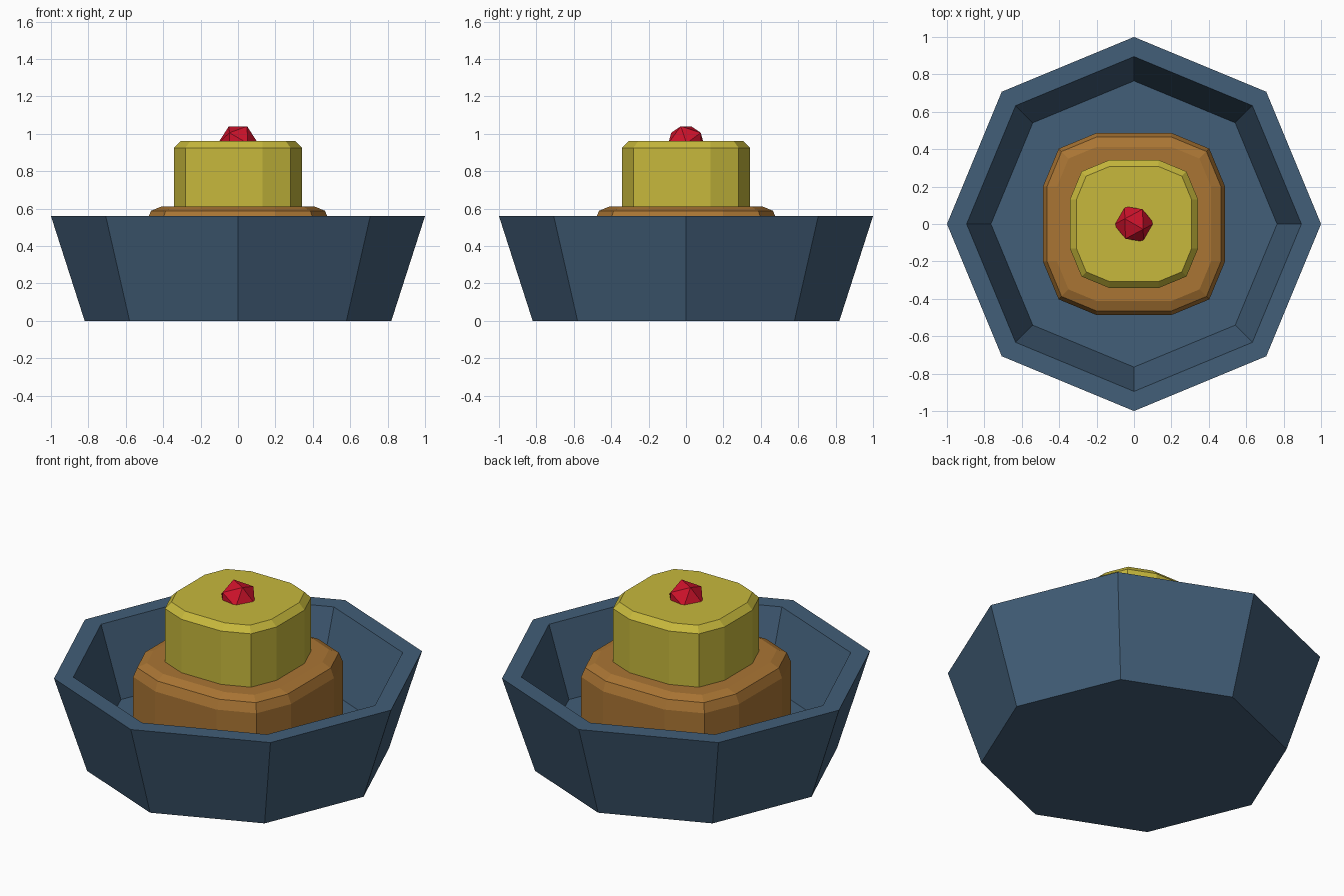
import bpy, bmesh
from math import sin, cos, pi, radians, sqrt
from mathutils import Matrix

cube = bpy.data.objects.get("Cube")
if cube:
    bpy.data.objects.remove(cube, do_unlink=True)


def material(name, rgb):
    mat = bpy.data.materials.new(name)
    mat.use_nodes = True
    mat.diffuse_color = (*rgb, 1)
    mat.node_tree.nodes["Principled BSDF"].inputs["Base Color"].default_value = (*rgb, 1)
    return mat


def finish(name, bm, mat):
    bmesh.ops.recalc_face_normals(bm, faces=bm.faces)
    mesh = bpy.data.meshes.new(name)
    bm.to_mesh(mesh)
    bm.free()
    mesh.materials.append(mat)
    obj = bpy.data.objects.new(name, mesh)
    bpy.context.collection.objects.link(obj)
    return obj


def octagon(radius):
    return [(radius * cos(i * pi / 4), radius * sin(i * pi / 4)) for i in range(8)]


def rounded_square(core, corner):
    """Square of half-width core, grown outward by a two-segment round corner."""
    points = []
    for q in range(4):
        mid = pi / 4 + q * pi / 2
        cx, cy = core * sqrt(2) * cos(mid), core * sqrt(2) * sin(mid)
        for a in (mid - pi / 4, mid, mid + pi / 4):
            points.append((cx + corner * cos(a), cy + corner * sin(a)))
    return points


def stack(name, rings, mat):
    """Join outlines at given heights and cap both ends."""
    bm = bmesh.new()
    loops = [[bm.verts.new((x, y, z)) for x, y in outline] for outline, z in rings]
    for low, high in zip(loops, loops[1:]):
        n = len(low)
        for i in range(n):
            j = (i + 1) % n
            bm.faces.new((low[i], low[j], high[j], high[i]))
    bm.faces.new(loops[0])
    bm.faces.new(loops[-1])
    return finish(name, bm, mat)


blue = material("slate blue", (0.054, 0.112, 0.188))
brown = material("caramel brown", (0.40, 0.178, 0.034))
yellow = material("mustard yellow", (0.57, 0.48, 0.045))
red = material("cherry red", (0.62, 0.006, 0.024))

# Hollow eight-sided bowl, flaring upward
FLOOR = 0.15
bowl_profile = [(0.82, 0), (1.0, 0.56), (0.895, 0.56), (0.765, FLOOR)]
stack("bowl", [(octagon(r), z) for r, z in bowl_profile], blue)

# Lower tier with a two-step rounded top edge
R, B, TOP = 0.287, 0.075, 0.61
lower_profile = [(R, FLOOR), (R, TOP - B),
                 (R - B * (1 - cos(pi / 4)), TOP - B * (1 - cos(pi / 4))),
                 (R - B, TOP)]
stack("lower_tier", [(rounded_square(0.2, r), z) for r, z in lower_profile], brown)

# Upper tier with a chamfered top edge
upper_profile = [(0.213, TOP), (0.213, 0.925), (0.178, 0.96)]
stack("upper_tier", [(rounded_square(0.13, r), z) for r, z in upper_profile], yellow)

# Faceted berry: twenty-sided solid resting edge-up, half sunk in the top
bm = bmesh.new()
short = 0.0563
long = short * (1 + sqrt(5)) / 2
for s in (-short, short):
    for t in (-long, long):
        for co in ((s, 0, t), (0, t, s), (t, s, 0)):
            bm.verts.new(co)
bmesh.ops.convex_hull(bm, input=bm.verts)
bmesh.ops.transform(bm, verts=bm.verts,
                    matrix=Matrix.Translation((0, 0, 0.949)) @ Matrix.Rotation(radians(-30), 4, "Z"))
finish("berry", bm, red)
